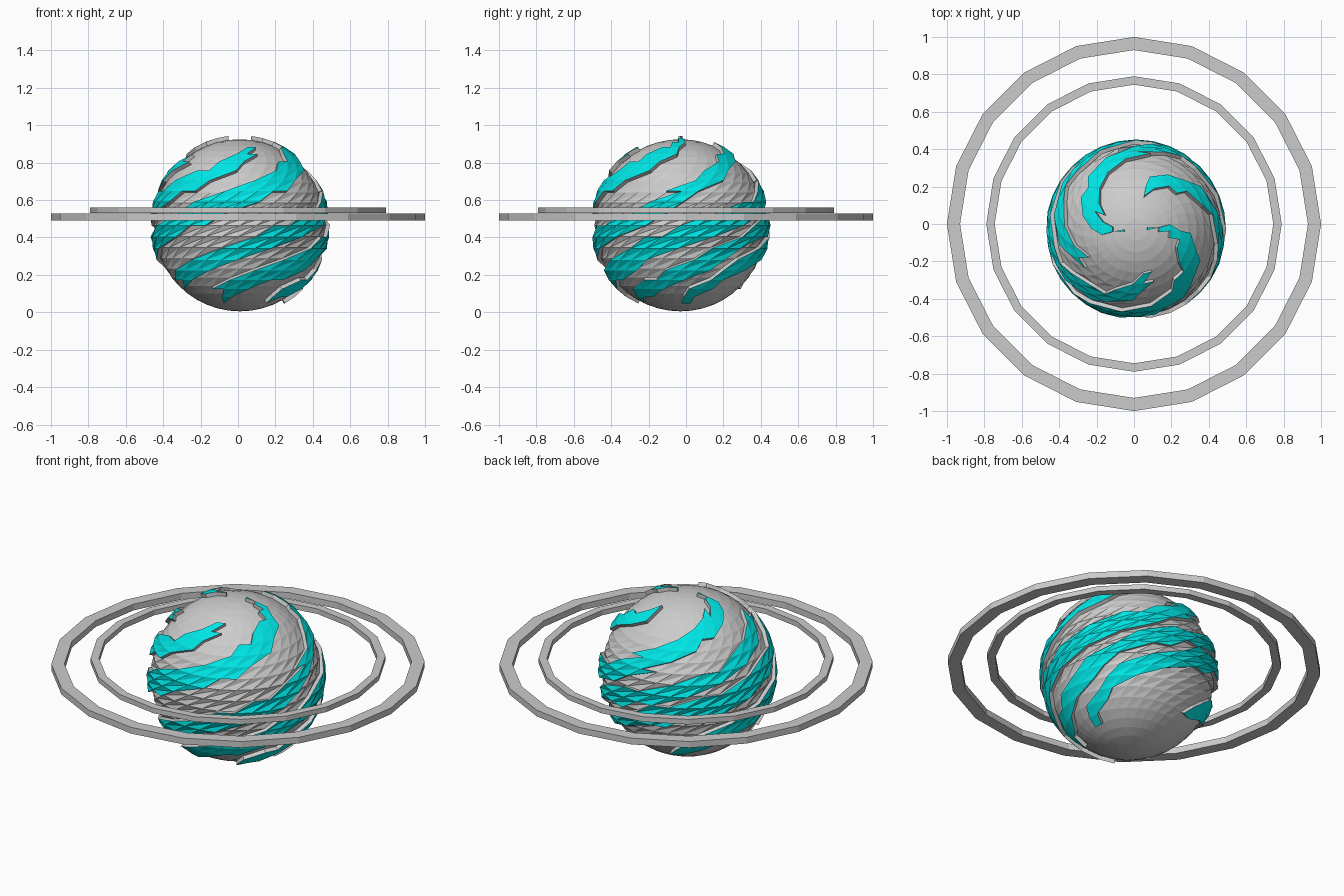
import bpy, bmesh, math, random
from mathutils import Matrix

if "Cube" in bpy.data.objects:
    bpy.data.objects.remove(bpy.data.objects["Cube"])

random.seed(4)
R, CENTRE = 0.46, (0.01, -0.03, 0.465)

cyan = bpy.data.materials.new("land_cyan")
cyan.diffuse_color = (0.0, 0.8, 0.8, 1)
cyan.use_nodes = True
cyan.node_tree.nodes["Principled BSDF"].inputs["Base Color"].default_value = cyan.diffuse_color


def add_object(name, bm, mats=()):
    me = bpy.data.meshes.new(name)
    bm.to_mesh(me)
    bm.free()
    for m in mats:
        me.materials.append(m)
    ob = bpy.data.objects.new(name, me)
    bpy.context.collection.objects.link(ob)
    return ob


def twisted_sphere():
    """Low-poly globe twisted one full turn from pole to pole."""
    bm = bmesh.new()
    bmesh.ops.create_uvsphere(bm, u_segments=32, v_segments=24, radius=1)
    for v in bm.verts:
        v.co = Matrix.Rotation(math.pi * v.co.z, 3, 'Z') @ v.co * R
    bmesh.ops.triangulate(bm, faces=bm.faces[:], quad_method='SHORT_EDGE')
    return bm


# Spiral land bands: half width, then (longitude from front, latitude) along each
BANDS = [
    (8, [(206, -42), (225, -30), (260, -18), (300, -5), (364, 20), (405, 38), (435, 55), (455, 73)]),
    (6.5, [(300, -40), (318, -32), (360, -16), (395, -5), (438, 12), (456, 24), (493, 43), (527, 62)]),
    (7, [(-21, -52), (8, -38), (40, -28), (70, -15), (103, -3), (156, 13), (192, 33), (226, 48), (262, 64), (275, 76)]),
    (5.5, [(40, -54), (60, -45), (97, -30), (140, -8), (180, 4), (223, 15), (260, 28), (300, 48)]),
    (6.5, [(92, -57), (136, -28), (190, -9), (240, 2), (290, 17), (330, 32), (374, 56)]),
]


def is_land(lon, lat, jitter):
    for half, path in BANDS:
        for turn in (-360, 0, 360):
            x = lon + turn
            for (x0, y0), (x1, y1) in zip(path, path[1:]):
                if x0 <= x < x1:
                    y = y0 + (y1 - y0) * (x - x0) / (x1 - x0)
                    if abs(lat - y) < half + jitter:
                        return True
    return False


# Planet body
planet = add_object("planet", twisted_sphere())

# Raised land patches: cyan tops, grey rims
bm = twisted_sphere()
sea = []
for f in bm.faces:
    c = f.calc_center_median().normalized()
    lon = math.degrees(math.atan2(c.x, -c.y)) % 360
    if not is_land(lon, math.degrees(math.asin(c.z)), random.uniform(-0.8, 0.8)):
        sea.append(f)
bmesh.ops.delete(bm, geom=sea, context='FACES')
ret = bmesh.ops.extrude_face_region(bm, geom=bm.faces[:])
for g in ret["geom"]:
    if isinstance(g, bmesh.types.BMVert):
        g.co *= 0.482 / R
for f in bm.faces:
    f.material_index = int(all(v.co.length > R + 0.01 for v in f.verts))
land = add_object("land_patches", bm, (None, cyan))

for ob in (planet, land):
    ob.location = CENTRE


# Twenty-sided flat rings
def ring(name, inner, outer, z0, z1):
    bm = bmesh.new()
    vs = [bm.verts.new((r, 0, z)) for r, z in
          ((inner, z0), (outer, z0), (outer, z1), (inner, z1))]
    es = [bm.edges.new((vs[i], vs[(i + 1) % 4])) for i in range(4)]
    bmesh.ops.spin(bm, geom=vs + es, cent=(0, 0, 0), axis=(0, 0, 1),
                   angle=2 * math.pi, steps=20)
    bmesh.ops.remove_doubles(bm, verts=bm.verts[:], dist=1e-4)
    bmesh.ops.recalc_face_normals(bm, faces=bm.faces[:])
    add_object(name, bm)


ring("outer_ring", 0.93, 1.0, 0.49, 0.527)
ring("inner_ring", 0.745, 0.79, 0.53, 0.56)
